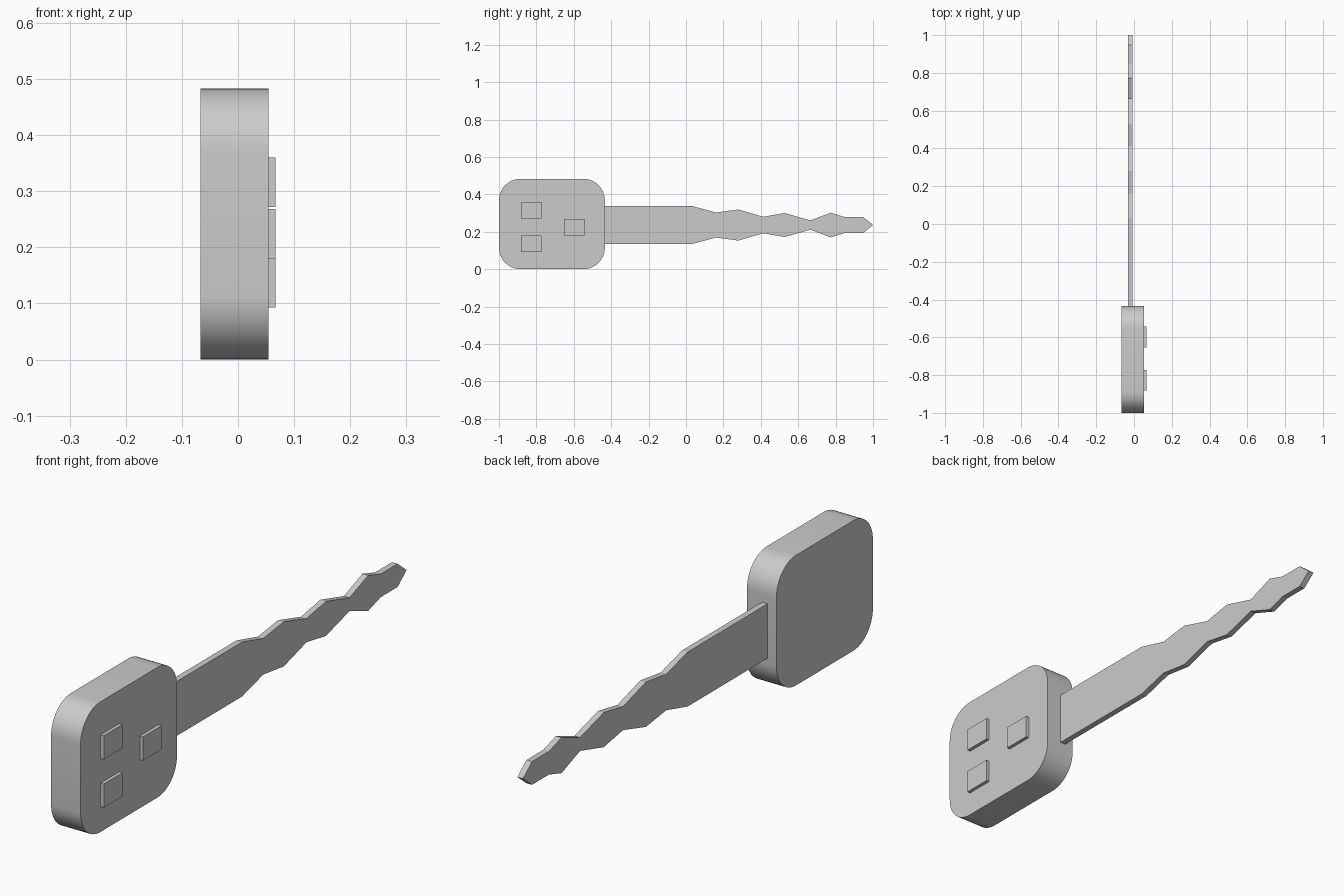
import bpy, bmesh, math

cube = bpy.data.objects.get("Cube")
if cube:
    bpy.data.objects.remove(cube, do_unlink=True)

grey = bpy.data.materials.new("plain grey")
grey.use_nodes = True
GREY = (0.6, 0.6, 0.6, 1)
grey.diffuse_color = GREY
grey.node_tree.nodes["Principled BSDF"].inputs["Base Color"].default_value = GREY

MID_Z = 0.24


def extrude_side(name, outline, x0, x1):
    """Solid made from a (y, z) outline running from x0 to x1."""
    bm = bmesh.new()
    face = bm.faces.new([bm.verts.new((x0, y, z)) for y, z in outline])
    new = bmesh.ops.extrude_face_region(bm, geom=[face])["geom"]
    verts = [v for v in new if isinstance(v, bmesh.types.BMVert)]
    bmesh.ops.translate(bm, verts=verts, vec=(x1 - x0, 0, 0))
    bmesh.ops.recalc_face_normals(bm, faces=bm.faces)
    mesh = bpy.data.meshes.new(name)
    bm.to_mesh(mesh)
    bm.free()
    mesh.materials.append(grey)
    obj = bpy.data.objects.new(name, mesh)
    bpy.context.collection.objects.link(obj)
    return obj


def rounded_rectangle(y0, y1, z0, z1, r, steps=12):
    corners = [(y1 - r, z1 - r), (y0 + r, z1 - r), (y0 + r, z0 + r), (y1 - r, z0 + r)]
    points = []
    for quarter, (cy, cz) in enumerate(corners):
        for i in range(steps + 1):
            a = math.pi / 2 * (quarter + i / steps)
            points.append((cy + r * math.cos(a), cz + r * math.sin(a)))
    return points


# Rounded grip
head = extrude_side("key_head", rounded_rectangle(-1, -0.434, 0, 0.483, 0.115), -0.067, 0.054)
bpy.ops.object.select_all(action="DESELECT")
head.select_set(True)
bpy.context.view_layer.objects.active = head
bpy.ops.object.shade_smooth_by_angle(angle=math.radians(30))

# Notched blade: half widths along its length, mirrored about the middle height
half = [(-0.45, 0.101), (0.035, 0.101), (0.16, 0.067), (0.28, 0.083), (0.413, 0.044),
        (0.527, 0.064), (0.665, 0.025), (0.774, 0.066), (0.848, 0.043), (0.947, 0.043)]
blade_z = MID_Z - 0.004
outline = [(y, blade_z + h) for y, h in half] + [(1, blade_z)]
outline += [(y, blade_z - h) for y, h in reversed(half)]
extrude_side("key_blade", outline, -0.031, -0.008)

# Raised buttons on the left side of the grip
buttons = {"upper_button": (-0.827, 0.316), "lower_button": (-0.827, 0.137),
           "middle_button": (-0.598, 0.224)}
for name, (y, z) in buttons.items():
    w, h = 0.055, 0.044
    rect = [(y - w, z - h), (y + w, z - h), (y + w, z + h), (y - w, z + h)]
    extrude_side(name, rect, 0.045, 0.067)
